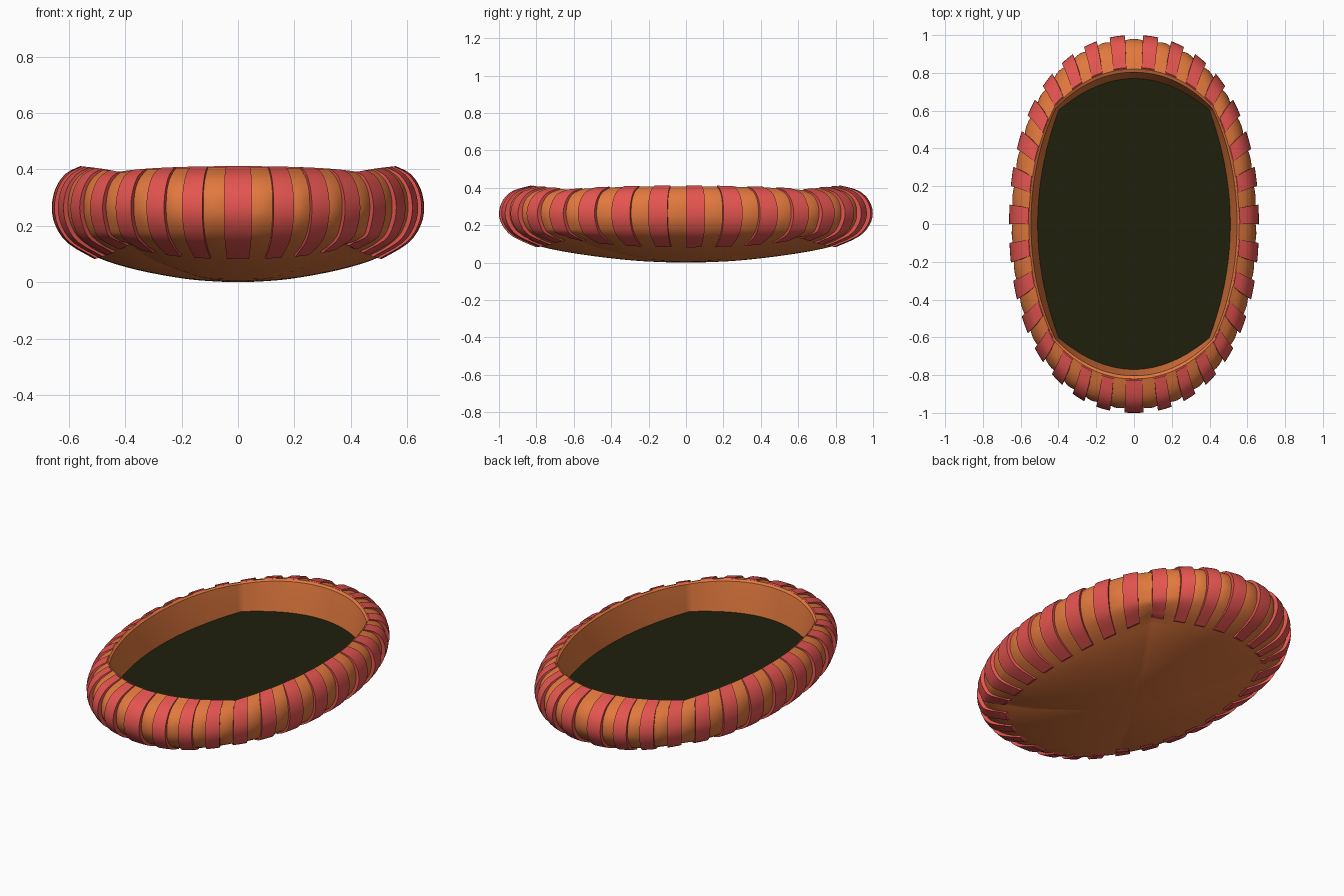
import bpy, bmesh
from math import sin, cos, pi, sqrt, copysign

if "Cube" in bpy.data.objects:
    bpy.data.objects.remove(bpy.data.objects["Cube"])

RIBS = 31


def material(name, rgb):
    m = bpy.data.materials.new(name)
    m.diffuse_color = (*rgb, 1)
    m.use_nodes = True
    m.node_tree.nodes["Principled BSDF"].inputs["Base Color"].default_value = m.diffuse_color
    return m


orange = material("orange", (0.76, 0.19, 0.048))
red = material("red", (0.78, 0.09, 0.08))
dark = material("dark", (0.014, 0.014, 0.004))


def smooth_profile(pts, steps=4):
    """Catmull-Rom through profile points."""
    out = []
    for i in range(len(pts) - 1):
        p0, p1, p2, p3 = (pts[max(0, min(len(pts) - 1, i + k))] for k in (-1, 0, 1, 2))
        for s in range(steps):
            t = s / steps
            out.append(tuple(
                0.5 * (2 * b + (c - a) * t + (2 * a - 5 * b + 4 * c - d) * t * t
                       + (3 * b - a - 3 * c + d) * t ** 3)
                for a, b, c, d in zip(p0, p1, p2, p3)))
    return out + [pts[-1]]


def ring_point(a, b, z, w, t, scale=1.0, flat=False):
    """Ring point, t = 0 at the front; w blends from a soft oval to four arcs with corners."""
    u, v = copysign(abs(sin(t)) ** 0.87, sin(t)), cos(t)
    hi, lo = max(abs(u), abs(v)), min(abs(u), abs(v))
    n = 2.2
    oval = 1 / (hi ** n + lo ** n) ** (1 / n)
    arcs = 1 / hi if lo < 1e-3 else (sqrt(hi * hi + 1.42 * lo * lo) - hi) / (0.71 * lo * lo)
    r = scale * (oval * (1 - w) + arcs * w)
    corner = (lo / hi) ** 2
    # the side band narrows at the corners: rim dips, lower edge rises
    if not flat:
        z -= 0.02 * max(0, (z - 0.28) / 0.13) * corner
        z += 0.05 * corner * max(0, 1 - abs(z - 0.085) / 0.085)
    return (a * r * u, -b * r * v, z)


def make_object(name, bm, mat):
    bmesh.ops.recalc_face_normals(bm, faces=bm.faces)
    me = bpy.data.meshes.new(name)
    bm.to_mesh(me)
    bm.free()
    me.materials.append(mat)
    ob = bpy.data.objects.new(name, me)
    bpy.context.collection.objects.link(ob)
    bpy.ops.object.select_all(action='DESELECT')
    ob.select_set(True)
    bpy.context.view_layer.objects.active = ob
    bpy.ops.object.shade_smooth_by_angle(angle=0.6)
    return ob


# Shell: inner wall, rounded side and domed underside (half x, half y, z, corner weight)
FLOOR_Z = 0.228
wall = [(0.51, 0.77, FLOOR_Z, 1.0), (0.526, 0.786, 0.32, 0.85), (0.545, 0.803, 0.40, 0.6)]
side = smooth_profile([
    (0.556, 0.82, 0.408, 0.5), (0.604, 0.91, 0.378, 0.2), (0.637, 0.963, 0.33, 0.0),
    (0.648, 0.98, 0.265, 0.0), (0.635, 0.963, 0.205, 0.0), (0.593, 0.908, 0.147, 0.3),
    (0.50, 0.785, 0.088, 0.85), (0.36, 0.56, 0.044, 0.8), (0.18, 0.28, 0.011, 0.3),
    (0.03, 0.05, 0.0, 0.0)])
SEG = RIBS * 8
bm = bmesh.new()
rings = []
for a, b, z, w in wall + side:
    # shallow puckers under the ribs, fading out at rim and underside
    amp = 0.013 * max(0, 1 - abs(z - 0.265) / 0.15) if a > 0.55 else 0
    rings.append([bm.verts.new(ring_point(
        a, b, z, w, 2 * pi * i / SEG,
        1 - amp * (0.5 + 0.5 * cos(RIBS * 2 * pi * i / SEG)),
        flat=z == FLOOR_Z)) for i in range(SEG)])
for r0, r1 in zip(rings, rings[1:]):
    for i in range(SEG):
        j = (i + 1) % SEG
        bm.faces.new((r0[i], r0[j], r1[j], r1[i]))
bm.faces.new(rings[-1])
make_object("shell", bm, orange)

# Flat dark floor inside the rim
bm = bmesh.new()
bm.faces.new([bm.verts.new(ring_point(0.511, 0.771, FLOOR_Z, 1.0, 2 * pi * i / SEG, flat=True))
              for i in range(SEG)])
floor = make_object("inner_floor", bm, dark)
if floor.data.polygons[0].normal.z < 0:
    floor.data.flip_normals()

# Raised ribs wrapped around the side, sunk flush at both ends
outer = smooth_profile([
    (0.56, 0.829, 0.412, 0.5), (0.612, 0.924, 0.385, 0.2), (0.648, 0.98, 0.333, 0.0),
    (0.661, 1.0, 0.265, 0.0), (0.648, 0.982, 0.20, 0.0), (0.604, 0.924, 0.138, 0.3),
    (0.51, 0.80, 0.082, 0.85)], 3)
inner = []
for k, (a, b, z, w) in enumerate(outer):
    d = 0.4 if k < 3 else 1
    inner.append((a - 0.03 * d, b - 0.04 * d, z - 0.012 if k < 3 else z + 0.012 * (z < 0.2), w))
loop = outer + inner[::-1]
m = len(loop)
HALF, CUTS = 0.052, 4
bm = bmesh.new()
for r in range(RIBS):
    t0 = 2 * pi * r / RIBS
    cols = [[bm.verts.new(ring_point(*p, t0 + HALF * (2 * c / CUTS - 1))) for p in loop]
            for c in range(CUTS + 1)]
    for c0, c1 in zip(cols, cols[1:]):
        for k in range(m):
            bm.faces.new((c0[k], c0[(k + 1) % m], c1[(k + 1) % m], c1[k]))
    for col in (cols[0], cols[-1]):
        for k in range(len(outer) - 1):
            bm.faces.new((col[k], col[k + 1], col[m - 2 - k], col[m - 1 - k]))
make_object("side_ribs", bm, red)
